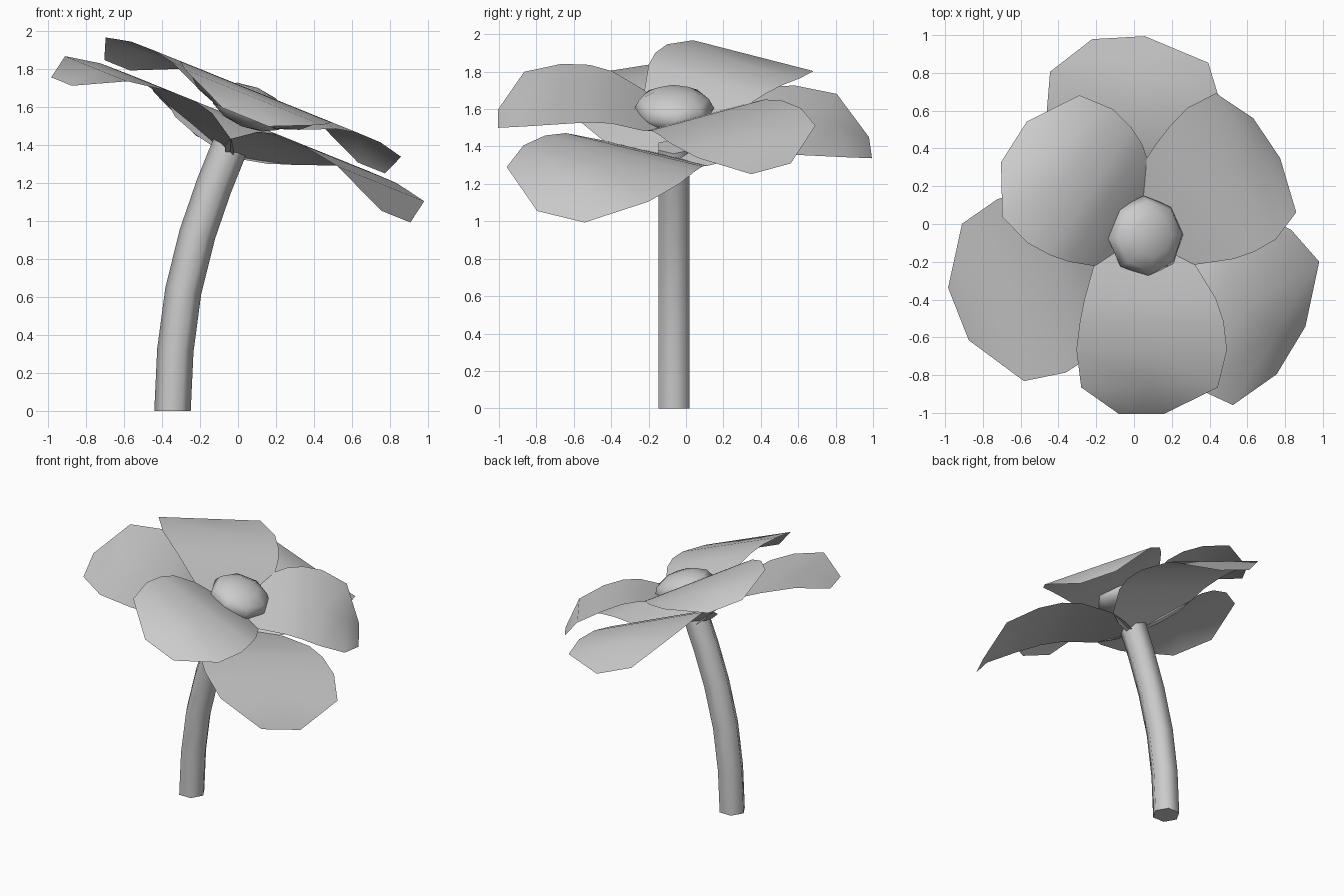
import bpy, bmesh
from math import radians, cos, sin, pi
from mathutils import Matrix, Vector

if "Cube" in bpy.data.objects:
    bpy.data.objects.remove(bpy.data.objects["Cube"], do_unlink=True)

grey = bpy.data.materials.new("plain_grey")
grey.use_nodes = True
COLOUR = (0.6, 0.6, 0.6, 1)
grey.diffuse_color = COLOUR
grey.node_tree.nodes["Principled BSDF"].inputs["Base Color"].default_value = COLOUR

# The flower head sits on top of the stem and leans towards +x
TILT = radians(22)
HEAD = Matrix.Translation((-0.02, -0.065, 1.4)) @ Matrix.Rotation(TILT, 4, 'Y')


def finish(name, bm, matrix=None, angle=50):
    if matrix:
        bm.transform(matrix)
    mesh = bpy.data.meshes.new(name)
    bm.to_mesh(mesh)
    bm.free()
    mesh.materials.append(grey)
    obj = bpy.data.objects.new(name, mesh)
    bpy.context.collection.objects.link(obj)
    bpy.ops.object.select_all(action='DESELECT')
    bpy.context.view_layer.objects.active = obj
    obj.select_set(True)
    bpy.ops.object.shade_smooth_by_angle(angle=radians(angle))
    return obj


# Petal sheet: distance from the centre, half width, height
PETAL = [(0, 0.04, 0.135), (0.07, 0.18, 0.165), (0.153, 0.29, 0.205),
         (0.33, 0.375, 0.283), (0.45, 0.41, 0.305), (0.6, 0.43, 0.303),
         (0.8, 0.39, 0.273), (0.94, 0.13, 0.16)]


def petal(name, degrees, length, scale, drop):
    bm = bmesh.new()
    rows = [[bm.verts.new((r * length, side * w, h * scale - drop)) for side in (-1, 0, 1)]
            for r, w, h in PETAL]
    for row in rows:
        for v in row:
            v.co.y *= scale
    for a, b in zip(rows, rows[1:]):
        for i in range(2):
            bm.faces.new((a[i], b[i], b[i + 1], a[i + 1]))
    finish(name, bm, HEAD @ Matrix.Rotation(radians(degrees), 4, 'Z'))


# Three small upper petals and three larger lower ones
for name, degrees, length in (("left", 36, 0.94), ("right", 145.6, 0.94), ("front", 270, 1)):
    petal("upper_petal_" + name, degrees, length, 1, 0)
for name, degrees, length in (("back", 93, 1.12), ("right", 203, 1.12), ("left", 327, 1.18)):
    petal("lower_petal_" + name, degrees, length, 1.16, 0.215)

# Flattened round centre
bm = bmesh.new()
bmesh.ops.create_uvsphere(bm, u_segments=8, v_segments=6, radius=1)
shape = Matrix.Translation((0, 0, 0.217)) @ Matrix.Diagonal((0.215, 0.215, 0.11, 1))
finish("flower_centre", bm, HEAD @ shape @ Matrix.Rotation(radians(3), 4, 'Z'), 80)

# Curved six-sided stem: x, z and lean of each ring
RINGS = [(-0.345, 0, 0), (-0.33, 0.32, 5), (-0.288, 0.635, 11),
         (-0.213, 0.935, 17), (-0.125, 1.19, 21), (-0.04, 1.4, 24)]
bm = bmesh.new()
loops = []
for x, z, lean in RINGS:
    place = Matrix.Translation((x, -0.065, z)) @ Matrix.Rotation(radians(lean), 4, 'Y')
    loops.append([bm.verts.new(place @ Vector((0.096 * cos(i * pi / 3), 0.096 * sin(i * pi / 3), 0)))
                  for i in range(6)])
for a, b in zip(loops, loops[1:]):
    for i in range(6):
        j = (i + 1) % 6
        bm.faces.new((a[i], a[j], b[j], b[i]))
bm.faces.new(loops[0][::-1])
bm.faces.new(loops[-1])
finish("stem", bm, angle=70)
